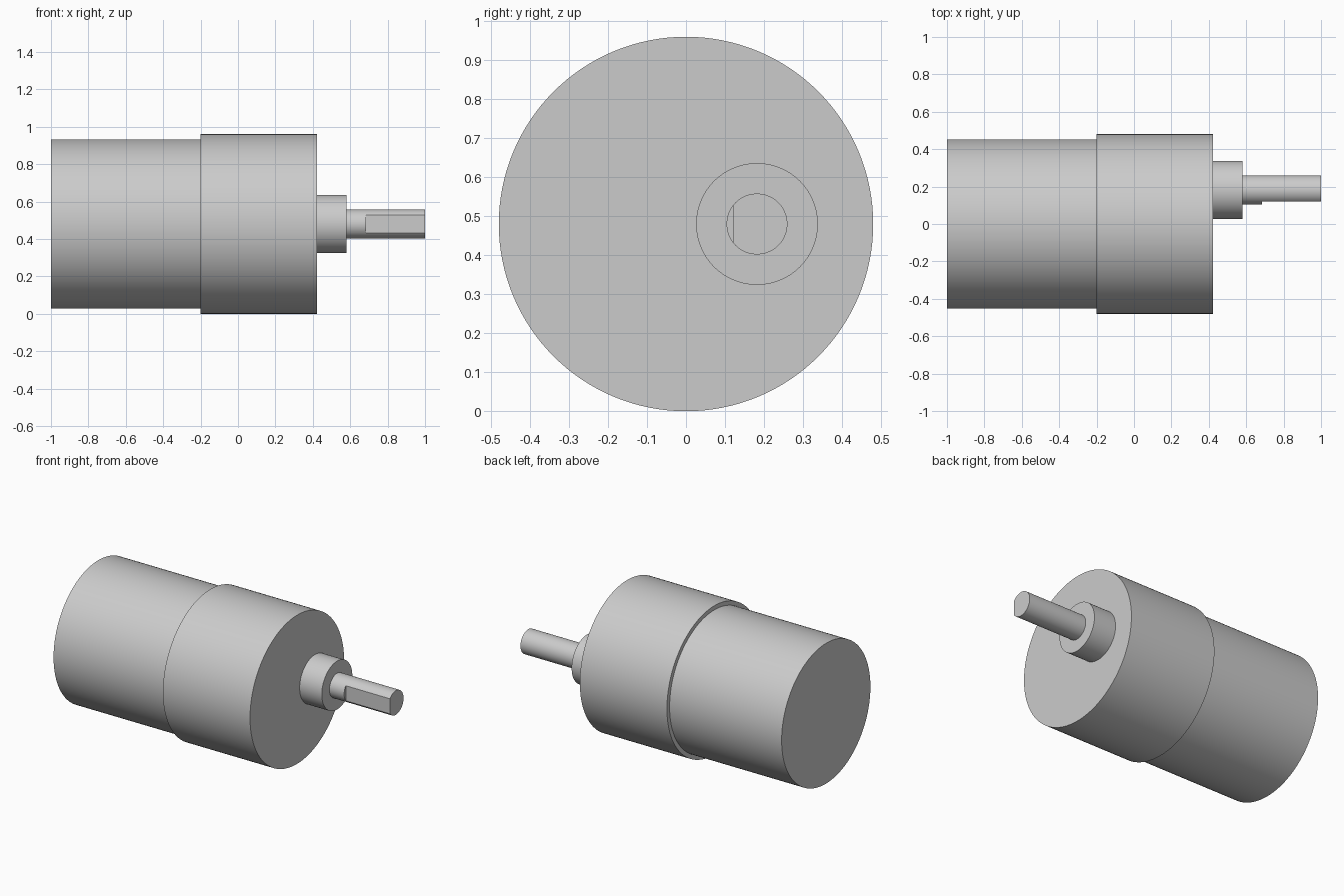
import bpy
from math import pi, radians

cube = bpy.data.objects.get("Cube")
if cube:
    bpy.data.objects.remove(cube, do_unlink=True)

AXIS_Z = 0.48      # height of the main axis
SHAFT_Y = 0.182    # sideways offset of the output shaft
FLAT_Y = 0.121     # plane of the flat on the shaft
FLAT_X = 0.685     # where the flat begins

metal = bpy.data.materials.new("grey_metal")
metal.use_nodes = True
GREY = (0.6, 0.6, 0.6, 1)
metal.diffuse_color = GREY
metal.node_tree.nodes["Principled BSDF"].inputs["Base Color"].default_value = GREY


def cylinder(name, x0, x1, radius, y=0.0, sides=128):
    """Capped cylinder lying along x."""
    bpy.ops.mesh.primitive_cylinder_add(
        vertices=sides, radius=radius, depth=x1 - x0,
        location=((x0 + x1) / 2, y, AXIS_Z), rotation=(0, pi / 2, 0))
    obj = bpy.context.object
    obj.name = name
    obj.data.materials.append(metal)
    return obj


def smooth(obj):
    bpy.ops.object.select_all(action='DESELECT')
    obj.select_set(True)
    bpy.context.view_layer.objects.active = obj
    bpy.ops.object.shade_smooth_by_angle(angle=radians(30))


# Motor can, gearbox housing and the raised boss around the shaft
smooth(cylinder("motor_can", -1.0, -0.2, 0.453))
smooth(cylinder("gearbox_housing", -0.2, 0.422, 0.48))
smooth(cylinder("shaft_boss", 0.422, 0.58, 0.156, SHAFT_Y))

# Output shaft with a flat cut along its front side
shaft = cylinder("output_shaft", 0.58, 1.0, 0.078, SHAFT_Y, 64)
bpy.ops.mesh.primitive_cube_add(size=1, location=(FLAT_X + 0.25, FLAT_Y - 0.1, AXIS_Z))
cutter = bpy.context.object
cutter.name = "flat_cutter"
cutter.scale = (0.5, 0.2, 0.4)
cutter.hide_render = True
cutter.data.materials.append(metal)
cut = shaft.modifiers.new("flat", 'BOOLEAN')
cut.operation = 'DIFFERENCE'
cut.solver = 'EXACT'
cut.object = cutter
bpy.context.view_layer.objects.active = shaft
bpy.ops.object.modifier_apply(modifier=cut.name)
bpy.data.objects.remove(cutter, do_unlink=True)
smooth(shaft)
